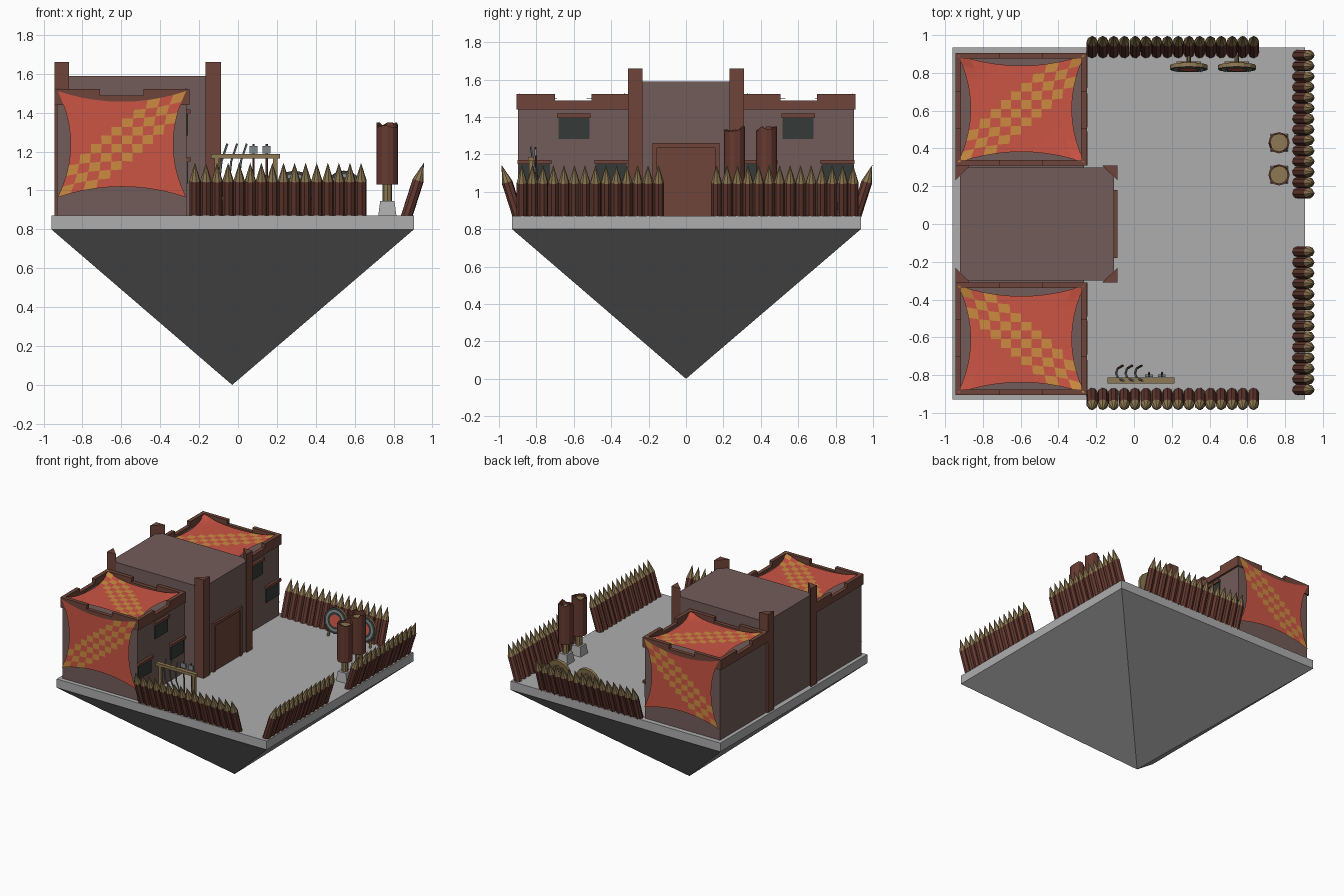
import bpy, bmesh, math, random
from mathutils import Matrix, Vector

if "Cube" in bpy.data.objects:
    bpy.data.objects.remove(bpy.data.objects["Cube"])

random.seed(4)

def material(name, rgb):
    m = bpy.data.materials.new(name)
    m.diffuse_color = (*rgb, 1)
    m.use_nodes = True
    m.node_tree.nodes["Principled BSDF"].inputs["Base Color"].default_value = m.diffuse_color
    return m

STONE = material("light stone", (.42, .42, .42))
ROCK = material("dark rock", (.27, .27, .27))
WALL = material("clay wall", (.17, .107, .10))
TRIM = material("brown trim", (.16, .06, .042))
BARK = material("bark", (.13, .042, .03))
TAN = material("cut wood", (.27, .19, .085))
RED = material("red cloth", (.60, .09, .058))
ORANGE = material("orange cloth", (.61, .26, .053))
DARK = material("dark pane", (.035, .042, .04))
STEEL = material("blue grey metal", (.2, .25, .26))

def finish(name, bm, mats, recalc=True):
    if recalc:
        bmesh.ops.recalc_face_normals(bm, faces=bm.faces[:])
    me = bpy.data.meshes.new(name)
    bm.to_mesh(me)
    bm.free()
    for m in mats:
        me.materials.append(m)
    ob = bpy.data.objects.new(name, me)
    bpy.context.collection.objects.link(ob)
    return ob

def add_box(bm, x, y, z, mi=0):
    mat = Matrix.Translation((sum(x) / 2, sum(y) / 2, sum(z) / 2)) @ \
        Matrix.Diagonal((x[1] - x[0], abs(y[1] - y[0]), z[1] - z[0], 1))
    vs = bmesh.ops.create_cube(bm, size=1, matrix=mat)["verts"]
    for f in {f for v in vs for f in v.link_faces}:
        f.material_index = mi

def box(name, x, y, z, mat):
    bm = bmesh.new()
    add_box(bm, x, y, z)
    return finish(name, bm, [mat])

def aim(a, b):
    d = Vector(b) - Vector(a)
    return Matrix.Translation(a) @ d.to_track_quat('Z', 'Y').to_matrix().to_4x4()

def lathe(bm, profile, mat_ids, mtx, n=8, phase=0.0):
    """Revolve (radius, height) points; mat_ids gives one material per segment."""
    rings = []
    for r, h in profile:
        k = n if r > 0 else 1
        rings.append([bm.verts.new(mtx @ Vector((r * math.cos(2 * math.pi * i / n + phase),
                     r * math.sin(2 * math.pi * i / n + phase), h))) for i in range(k)])
    for a, b, mi in zip(rings, rings[1:], mat_ids):
        for i in range(n):
            j = (i + 1) % n
            vs = [a[i % len(a)], a[j % len(a)], b[j % len(b)], b[i % len(b)]]
            bm.faces.new(list(dict.fromkeys(vs))).material_index = mi
    return rings

def rod(bm, a, b, r, mi=0, n=6):
    L = (Vector(b) - Vector(a)).length
    lathe(bm, [(0, 0), (r, 0), (r, L), (0, L)], [mi] * 3, aim(a, b), n)

# Floating base: slab and inverted rock pyramid
box("ground_slab", (-.96, .905), (-.93, .935), (.80, .87), STONE)
bm = bmesh.new()
top = [bm.verts.new(p) for p in ((-.96, -.93, .8), (.905, -.93, .8), (.905, .935, .8), (-.96, .935, .8))]
tip = bm.verts.new((-.03, 0, 0))
bm.faces.new(top)
for i in range(4):
    bm.faces.new((top[i], top[(i + 1) % 4], tip))
finish("rock_underside", bm, [ROCK])

# Central hall with triangular corner posts
box("hall", (-.92, -.105), (-.30, .30), (.87, 1.59), WALL)
for cx, dx in ((-.945, .077), (-.088, -.08)):
    for s in (1, -1):
        bm = bmesh.new()
        tri = [(cx, s * .31), (cx + dx, s * .31), (cx, s * .232)]
        f = bm.faces.new([bm.verts.new((*p, .87)) for p in tri])
        ext = bmesh.ops.extrude_face_region(bm, geom=[f])["geom"]
        bmesh.ops.translate(bm, vec=(0, 0, .79), verts=[v for v in ext if isinstance(v, bmesh.types.BMVert)])
        finish("corner_post", bm, [TRIM])

# Door: frame and recessed leaf
bm = bmesh.new()
for s in (1, -1):
    add_box(bm, (-.11, -.088), sorted((s * .155, s * .18)), (.87, 1.26))
add_box(bm, (-.11, -.088), (-.155, .155), (1.235, 1.26))
add_box(bm, (-.11, -.097), (-.155, .155), (.87, 1.235))
finish("door", bm, [TRIM])

def banner(name, place, outward, n=10, c=.2):
    """Cloth with concave edges and a checked diagonal; place maps (u, v) to space."""
    bm = bmesh.new()
    g = []
    for i in range(n + 1):
        u = 2 * i / n - 1
        g.append([])
        for j in range(n + 1):
            v = 2 * j / n - 1
            g[i].append(bm.verts.new(place(u * (1 - c * (1 - v * v)), v * (1 - c * (1 - u * u)))))
    for i in range(n):
        for j in range(n):
            f = bm.faces.new((g[i][j], g[i + 1][j], g[i + 1][j + 1], g[i][j + 1]))
            f.material_index = int((i + j) % 2 == 0 and abs(i - j) <= 3)
            f.normal_update()
            if f.normal.dot(Vector(outward)) < 0:
                f.normal_flip()
    finish(name, bm, [RED, ORANGE], recalc=False)

for s in (1, -1):
    Y = lambda a, b: sorted((s * a, s * b))
    # Side wing with notched parapet
    box("wing", (-.93, -.265), Y(.29, .897), (.87, 1.465), WALL)
    bm = bmesh.new()
    x0, x1, y0, y1, t, zs = -.945, -.25, .31, .906, .03, (1.44, 1.522)
    low = (1.44, 1.488)
    for xa in (x0, x1 - t):
        add_box(bm, (xa, xa + t), Y(y0, .505), zs)
        add_box(bm, (xa, xa + t), Y(.505, .70), low)
        add_box(bm, (xa, xa + t), Y(.70, y1), zs)
    for ya in (y0, y1 - t):
        add_box(bm, (x0 + t, -.71), Y(ya, ya + t), zs)
        add_box(bm, (-.71, -.485), Y(ya, ya + t), low)
        add_box(bm, (-.485, x1 - t), Y(ya, ya + t), zs)
    finish("parapet", bm, [TRIM])
    # Cloths on the roof and the outer wall
    banner("roof_cloth", lambda u, v: (-.597 + .335 * u, s * (.61 + .285 * v), 1.497 + .029 * (u * v) ** 4), (0, 0, 1))
    banner("wall_cloth", lambda u, v: (-.597 + .33 * u, s * .911, 1.238 + .273 * v), (0, s, 0))
    # Windows with lintels
    for yc, zt in ((.60, 1.417), (.40, 1.17), (.81, 1.17)):
        bm = bmesh.new()
        add_box(bm, (-.268, -.258), Y(yc - .083, yc + .083), (zt - .134, zt - .022), 0)
        add_box(bm, (-.268, -.245), Y(yc - .09, yc + .09), (zt - .022, zt), 1)
        finish("window", bm, [DARK, TRIM])

# Palisades of sharpened logs leaning outward
def palisade(name, start, step, count, lean):
    bm = bmesh.new()
    for i in range(count):
        base = Vector(start) + Vector(step) * i
        m = aim(base, base + Vector(lean))
        lathe(bm, [(0, 0), (.029, 0), (.029, .20), (0, .297)], [0, 0, 1], m, 8, random.random())
    finish(name, bm, [BARK, TAN])

palisade("front_palisade", (-.222, -.895, .86), (.057, 0, 0), 16, (0, -.09, .28))
palisade("back_palisade", (-.222, .905, .86), (.057, 0, 0), 16, (0, .09, .28))
palisade("right_palisade_back", (.865, .163, .86), (0, .0562, 0), 14, (.09, 0, .28))
palisade("right_palisade_front", (.865, -.147, .86), (0, -.0562, 0), 14, (.09, 0, .28))

# Training posts: stone foot, pole, splintered log
for y in (.43, .26):
    bm = bmesh.new()
    at = Matrix.Translation((.768, y, .87))
    lathe(bm, [(0, 0), (.066, 0), (.052, .075), (0, .075)], [2] * 3, at, 4, math.pi / 4)
    lathe(bm, [(.025, .07), (.025, .17)], [1], at)
    rings = lathe(bm, [(0, .16), (.056, .16), (.056, .455), (.046, .455), (.046, .44), (0, .44)],
                  [0, 0, 0, 0, 1], at, 12)
    for i in range(12):
        dz = random.choice((0, .008, .025))
        for r in rings[2:4]:
            r[i].co.z += dz
    finish("training_post", bm, [BARK, TAN, STONE])

# Archery targets on stands
for x in (.29, .545):
    bm = bmesh.new()
    m = aim((x, .84, 1.0), (x, .74, 1.015))
    lathe(bm, [(0, 0), (.10, 0), (.10, .022), (.082, .023), (.066, .023), (.048, .023), (0, .023)],
          [0, 0, 1, 2, 1, 3], m, 16)
    for s in (1, -1):
        rod(bm, (x + s * .06, .815, .87), (x + s * .03, .85, 1.05), .01)
    rod(bm, (x, .885, .87), (x, .85, 1.06), .012)
    add_box(bm, (x - .065, x + .065), (.84, .86), (.92, .94))
    finish("archery_target", bm, [TAN, DARK, STEEL, RED])

# Weapon rack
bm = bmesh.new()
add_box(bm, (-.14, .215), (-.845, -.812), (1.165, 1.187))
add_box(bm, (-.12, .20), (-.838, -.818), (.95, .968))
for x in (-.12, .18):
    add_box(bm, (x, x + .022), (-.84, -.817), (.87, 1.165))
finish("weapon_rack", bm, [TAN])

# Curved blades and axes leaning on the rack
for x in (-.095, -.045, .005):
    bm = bmesh.new()
    pts = [(x + .035, -.75, .89), (x + .008, -.765, .98), (x, -.79, 1.06), (x + .01, -.815, 1.15), (x + .04, -.83, 1.24)]
    for k, (a, b) in enumerate(zip(pts, pts[1:])):
        rod(bm, a, b, .006, int(k == 0), 4)
    finish("curved_blade", bm, [STEEL, BARK])
for x in (.08, .148):
    bm = bmesh.new()
    rod(bm, (x, -.79, .88), (x, -.805, 1.24), .006, 0)
    add_box(bm, (x - .022, x + .02), (-.81, -.798), (1.19, 1.228), 1)
    finish("axe", bm, [BARK, STEEL])
